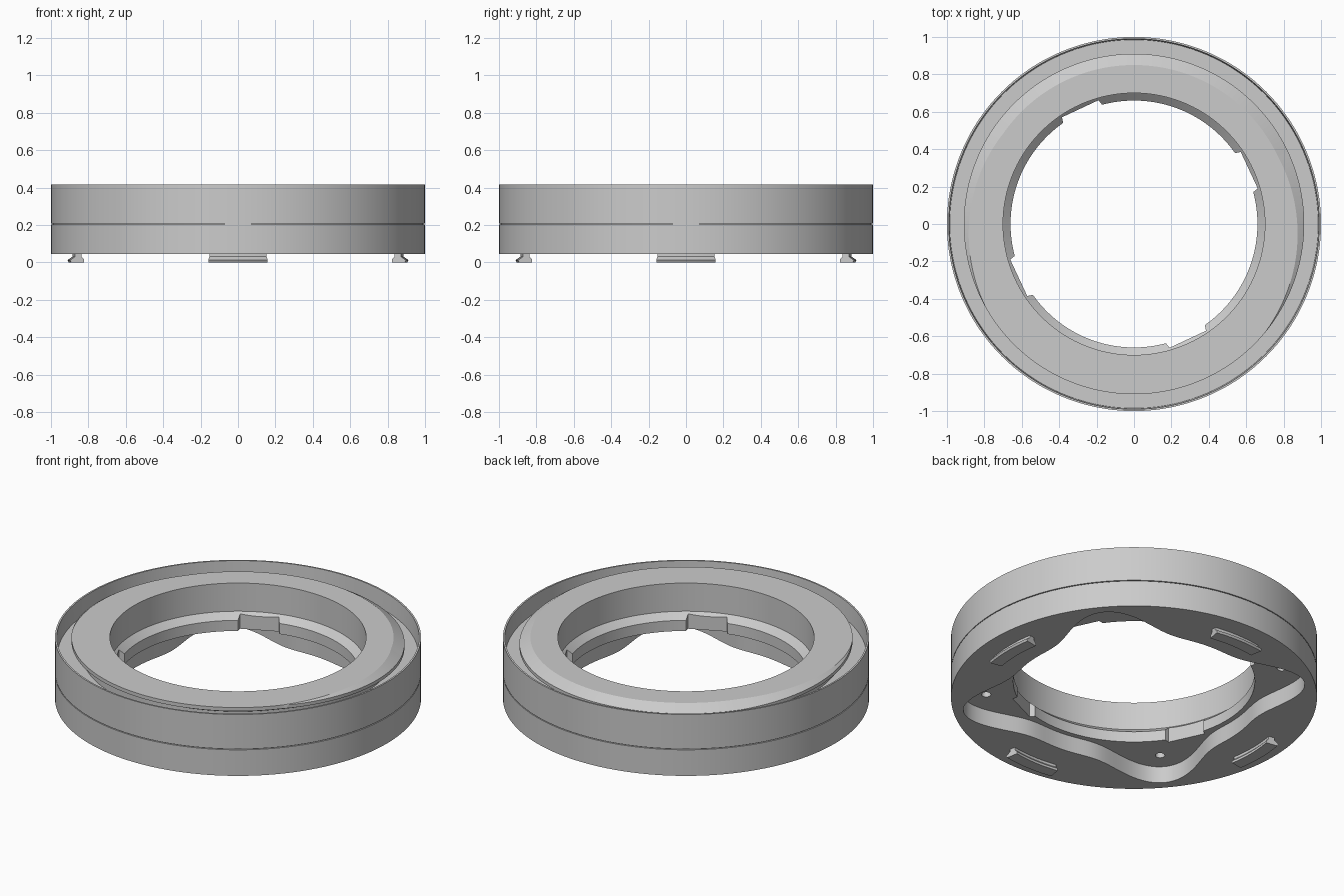
import bpy, bmesh
from math import sin, cos, radians, pi

cube = bpy.data.objects.get("Cube")
if cube:
    bpy.data.objects.remove(cube)

grey = bpy.data.materials.new("plain grey")
grey.use_nodes = True
GREY = (0.6, 0.6, 0.6, 1)
grey.diffuse_color = GREY
grey.node_tree.nodes["Principled BSDF"].inputs["Base Color"].default_value = GREY

TOP, BASE, CEILING, FLOOR = 0.415, 0.045, 0.145, 0.31


def sweep(name, angles, section, closed):
    """Sweep a closed (radius, height) section, given per angle, around z."""
    bm = bmesh.new()
    rows = [[bm.verts.new((r * cos(radians(a)), r * sin(radians(a)), z))
             for r, z in section(a)] for a in angles]
    pairs = list(zip(rows, rows[1:]))
    if closed:
        pairs.append((rows[-1], rows[0]))
    else:
        bm.faces.new(rows[0])
        bm.faces.new(rows[-1])
    n = len(rows[0])
    for p, q in pairs:
        for i in range(n):
            j = (i + 1) % n
            bm.faces.new((p[i], q[i], q[j], p[j]))
    bmesh.ops.recalc_face_normals(bm, faces=bm.faces)
    mesh = bpy.data.meshes.new(name)
    bm.to_mesh(mesh)
    bm.free()
    mesh.materials.append(grey)
    obj = bpy.data.objects.new(name, mesh)
    bpy.context.collection.objects.link(obj)
    return obj


def shade(obj):
    bpy.ops.object.select_all(action="DESELECT")
    obj.select_set(True)
    bpy.context.view_layer.objects.active = obj
    bpy.ops.object.shade_smooth_by_angle(angle=radians(30))


def bore(a):
    """Bayonet tabs with four flat notches."""
    off = (a - 25) % 90
    off = off - 90 if off > 45 else off
    return 0.68 / cos(radians(off)) if abs(off) < 9.7 else 0.66


def lobe(a):
    """Four rounded lobes of the underside pocket."""
    wave = (1 + cos(radians(4 * (a - 40)))) / 2
    return 0.69 + 0.255 * wave ** 2.5


def thread(a):
    """How far the collar thread has sunk below the top."""
    away = abs((a - 85 + 180) % 360 - 180)
    return min(1, max(0, (125 - away) / 65))


def body_section(a):
    sunk, r_in, r_out = thread(a), bore(a), lobe(a)
    crest = TOP - 0.002 - 0.035 * sunk
    return [
        (1, BASE), (1, 0.202), (0.992, 0.202), (0.992, 0.207), (1, 0.207),
        (1, TOP), (0.99, TOP), (0.985, FLOOR),              # thin outer rim
        (0.85, FLOOR), (0.85, crest - 0.05), (0.91, crest - 0.02),
        (0.91, crest), (0.91 - 0.06 * sunk, TOP),           # threaded collar
        (0.70, TOP), (0.70, 0.245), (r_in, 0.245 - 0.9 * (0.70 - r_in)),
        (r_in, CEILING), (r_out, CEILING), (r_out, BASE),   # pocket
    ]


body = sweep("ring_body", range(360), body_section, True)

# Blind screw holes in the pocket ceiling
for k in range(4):
    a = radians(40 + 90 * k)
    bpy.ops.mesh.primitive_cylinder_add(
        vertices=24, radius=0.026, depth=0.14,
        location=(0.82 * cos(a), 0.82 * sin(a), CEILING))
    cutter = bpy.context.object
    cutter.name = "screw_hole_cutter"
    cutter.hide_render = True
    cutter.data.materials.append(grey)
    cut = body.modifiers.new("screw_hole", "BOOLEAN")
    cut.operation = "DIFFERENCE"
    cut.object = cutter
    bpy.context.view_layer.objects.active = body
    bpy.ops.object.modifier_apply(modifier=cut.name)
    bpy.data.objects.remove(cutter)
shade(body)

# Hooked feet under the base
FOOT = [(0.835, 0), (0.905, 0), (0.912, 0.012), (0.885, 0.03), (0.885, 0.05),
        (0.85, 0.05), (0.85, 0.03), (0.835, 0.014)]
for k, side in enumerate(("left", "back", "right", "front")):
    arc = [90 * k - 10 + 2 * i for i in range(11)]
    shade(sweep(side + "_foot", arc, lambda a: FOOT, False))
